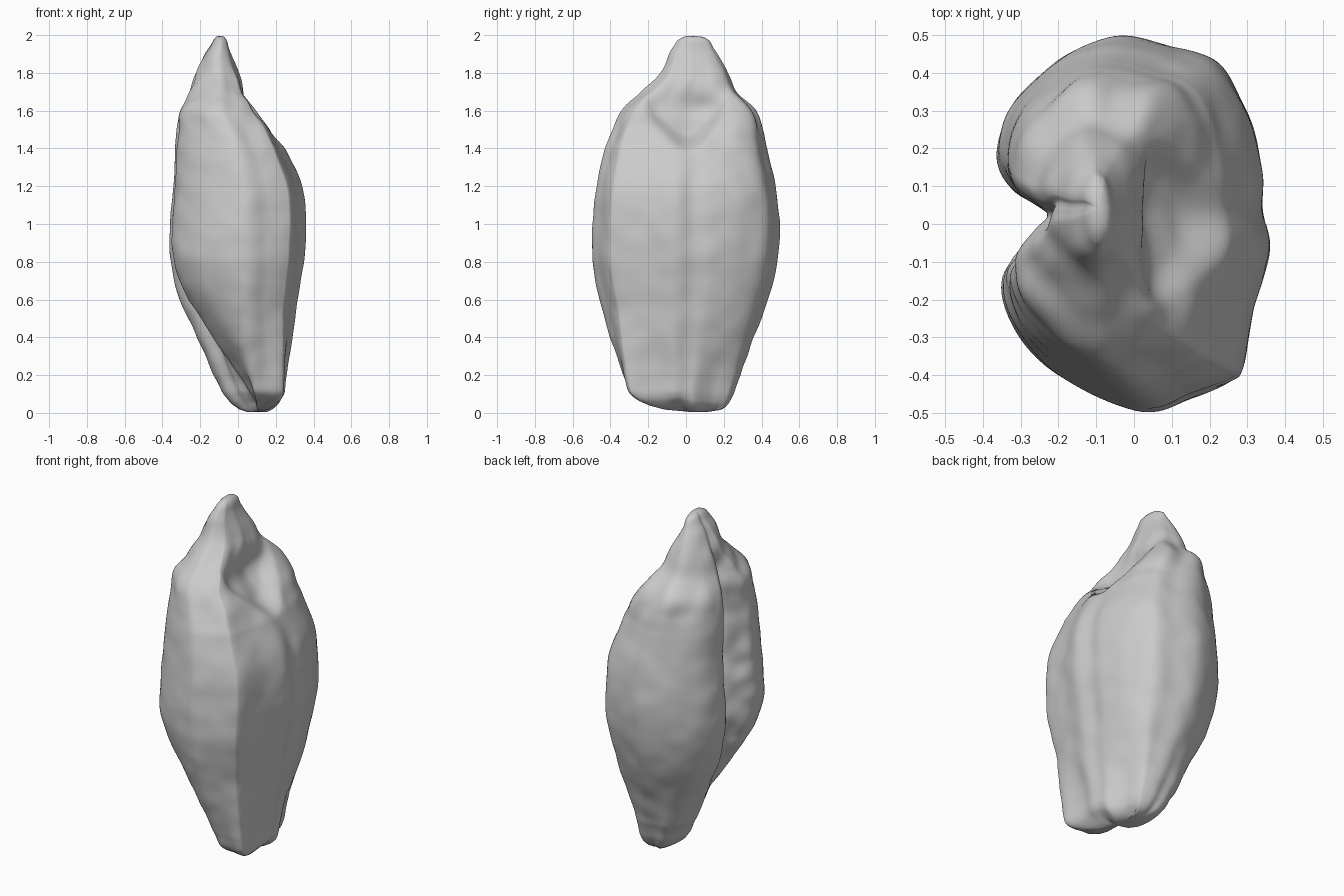
import bpy, bmesh, math
from mathutils import Vector, noise

cube = bpy.data.objects.get("Cube")
if cube:
    bpy.data.objects.remove(cube)

RINGS, STEPS = 150, 9

# Cross-section, scaled to a unit box: flat +x side, deep groove on the -x side
OUTLINE = [(.08, -1), (.45, -.92), (.72, -.84), (.81, -.76), (.9, -.45), (.99, -.14),
           (.95, .08), (.95, .3), (.84, .62), (.63, .86), (.3, .94), (-.1, 1), (-.52, .89),
           (-.86, .67), (-1, .4), (-.9, .2), (-.6, .05), (-.74, -.08), (-.96, -.28),
           (-.87, -.55), (-.5, -.82)]

# Height, then the extent along x and along y
EXTENTS = [(.02, .0, .19, -.19, .19), (.05, -.04, .225, -.25, .22),
           (.1, -.08, .245, -.3, .25), (.2, -.13, .255, -.335, .29),
           (.4, -.22, .285, -.40, .36), (.6, -.31, .315, -.455, .435),
           (.8, -.355, .345, -.495, .485), (1, -.36, .355, -.495, .495),
           (1.2, -.345, .335, -.475, .475), (1.4, -.335, .25, -.43, .43),
           (1.5, -.325, .18, -.39, .405), (1.6, -.31, .09, -.345, .365),
           (1.7, -.26, .045, -.235, .265), (1.8, -.225, .005, -.13, .22),
           (1.9, -.175, -.035, -.085, .17), (1.97, -.135, -.055, -.045, .135)]


def spline(a, b, c, d, t):
    """Catmull-Rom blend between b and c."""
    return .5 * (2 * b + (c - a) * t + (2 * a - 5 * b + 4 * c - d) * t * t
                 + (3 * b - a - 3 * c + d) * t ** 3)


def smooth_step(low, high, value):
    t = min(1, max(0, (value - low) / (high - low)))
    return t * t * (3 - 2 * t)


def bump(value, centre, width):
    return math.exp(-((value - centre) / width) ** 2)


def extent_at(z):
    i = 0
    while i < len(EXTENTS) - 2 and EXTENTS[i + 1][0] < z:
        i += 1
    t = (z - EXTENTS[i][0]) / (EXTENTS[i + 1][0] - EXTENTS[i][0])
    a, b = EXTENTS[max(i - 1, 0)], EXTENTS[i]
    c, d = EXTENTS[i + 1], EXTENTS[min(i + 2, len(EXTENTS) - 1)]
    return [spline(a[k], b[k], c[k], d[k], t) for k in range(1, 5)]


def smooth_outline():
    pts = [Vector(p) for p in OUTLINE]
    n = len(pts)
    return [spline(pts[i - 1], pts[i], pts[(i + 1) % n], pts[(i + 2) % n], s / STEPS)
            for i in range(n) for s in range(STEPS)]


def surface_point(u, v, z):
    x0, x1, y0, y1 = extent_at(z)
    # The section rounds off toward the pointed tip
    tip = smooth_step(1.65, 1.88, z)
    round_uv = Vector((u, v)).normalized()
    u, v = u + (round_uv.x - u) * tip * .6, v + (round_uv.y - v) * tip * .6
    x = (x0 + x1) / 2 + u * (x1 - x0) / 2
    y = (y0 + y1) / 2 + v * (y1 - y0) / 2
    side = smooth_step(.2, .8, u)
    front_corner = side * smooth_step(-.3, -.75, v)
    back_corner = side * smooth_step(.2, .65, v)
    back_lip = smooth_step(-.2, -.7, u) * smooth_step(.1, .5, v)
    foot = smooth_step(.6, .1, z)
    shoulder = bump(z, 1.6, .13)
    # The front lobe twists away from the back lobe lower down
    twist = .52 * max(0, 1 - z / .9) ** 2 * (x1 - x0)
    x += twist * smooth_step(.1, -.9, u) * smooth_step(.1, -.25, v)
    # Near the foot the front corner is squarer and the back lobe lies askew
    x += .025 * foot * front_corner - .045 * foot * back_corner
    y += foot * (.04 * back_lip - .04 * front_corner)
    # Fuller rim on the +x side of the shoulder, slimmer lip on the other
    x += .03 * shoulder * (front_corner + back_corner)
    y += shoulder * (.03 * back_corner - .035 * back_lip)
    # Scooped ledge with a curved rim under the beak, and a faint rib below it
    rim = 1.38 + 5 * y * y
    ledge = smooth_step(rim, rim + .1, z) * smooth_step(1.78, 1.55, z)
    x -= .08 * side * ledge * bump(y, .02, .2)
    x += .008 * side * bump(y, -.05, .08) * smooth_step(1.4, 1.1, z)
    # The front lobe ends a little higher than the back lobe, with a notch between
    low_end = smooth_step(.15, .02, z)
    z += low_end * (.02 * smooth_step(.02, -.05, y) + .015 * bump(y, -.01, .04))
    return Vector((x, y, z))


# Pod body: stacked rings with closed ends
bm = bmesh.new()
outline = smooth_outline()
low, high = EXTENTS[0][0], EXTENTS[-1][0]
rings = []
for r in range(RINGS):
    z = low + (high - low) * r / (RINGS - 1)
    rings.append([bm.verts.new(surface_point(p.x, p.y, z)) for p in outline])
count = len(outline)
for lower, upper in zip(rings, rings[1:]):
    for i in range(count):
        j = (i + 1) % count
        bm.faces.new((lower[i], lower[j], upper[j], upper[i]))
for ring, offset in ((rings[0], -.026), (rings[-1], .032)):
    middle = sum((v.co for v in ring), Vector()) / count
    lift = Vector((0, 0, offset))
    inner = [bm.verts.new(v.co.lerp(middle, .4) + lift * .8) for v in ring]
    pole = bm.verts.new(middle + lift)
    for i in range(count):
        j = (i + 1) % count
        for face in ((ring[i], ring[j], inner[j], inner[i]), (inner[i], inner[j], pole)):
            bm.faces.new(face if offset > 0 else face[::-1])

# Wrinkled skin: soft lumps, stronger across the groove wall and the beak
bm.normal_update()
moves = []
for v in bm.verts:
    p = v.co
    lumps = noise.noise(Vector((p.x * 5, p.y * 5, p.z * 3)))
    ripple = noise.noise(Vector((p.x * 9, p.y * 9, p.z * 9)) + Vector((7, 3, 1)))
    groove = smooth_step(-.1, -.25, p.x) * bump(p.y, -.08, .1)
    beak = smooth_step(1.35, 1.6, p.z)
    moves.append(v.normal * (.007 * lumps + (.005 + .012 * groove + .006 * beak) * ripple))
for v, move in zip(bm.verts, moves):
    v.co += move
    v.co.z = min(2, max(0, v.co.z))

mesh = bpy.data.meshes.new("seed_pod")
bm.to_mesh(mesh)
bm.free()
pod = bpy.data.objects.new("seed_pod", mesh)
bpy.context.collection.objects.link(pod)

# Plain grey skin
skin = bpy.data.materials.new("light_grey")
skin.use_nodes = True
grey = (.6, .6, .6, 1)
skin.diffuse_color = grey
skin.node_tree.nodes["Principled BSDF"].inputs["Base Color"].default_value = grey
mesh.materials.append(skin)

soften = pod.modifiers.new("soften", 'SMOOTH')
soften.factor = .5
soften.iterations = 3

bpy.context.view_layer.objects.active = pod
pod.select_set(True)
bpy.ops.object.shade_smooth()
